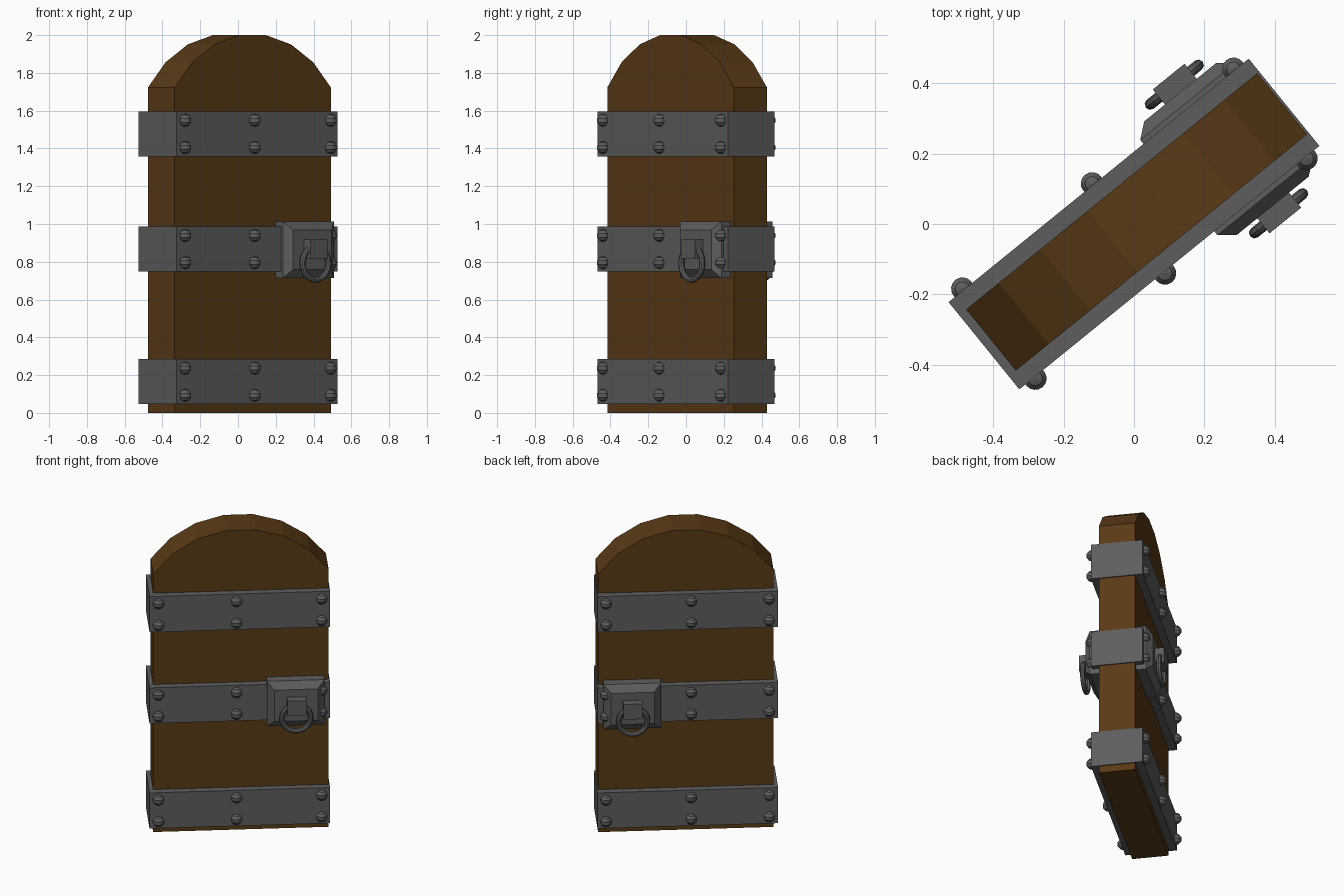
import bpy, bmesh
from math import sin, cos, radians, pi
from mathutils import Matrix, Vector

if "Cube" in bpy.data.objects:
    bpy.data.objects.remove(bpy.data.objects["Cube"])

TURN = Matrix.Rotation(radians(39.05), 4, 'Z')   # whole door is turned about z


def material(name, rgb):
    m = bpy.data.materials.new(name)
    m.diffuse_color = (*rgb, 1)
    m.use_nodes = True
    m.node_tree.nodes["Principled BSDF"].inputs["Base Color"].default_value = m.diffuse_color
    return m


WOOD = material("wood", (0.10, 0.042, 0.008))
IRON = material("iron", (0.11, 0.11, 0.11))


def finish(name, bm, mat):
    bmesh.ops.recalc_face_normals(bm, faces=bm.faces)
    me = bpy.data.meshes.new(name)
    bm.to_mesh(me)
    bm.free()
    me.materials.append(mat)
    ob = bpy.data.objects.new(name, me)
    ob.matrix_world = TURN
    bpy.context.collection.objects.link(ob)
    return ob


def box(name, lo, hi, mat):
    lo, hi = Vector(lo), Vector(hi)
    bm = bmesh.new()
    m = Matrix.Translation((lo + hi) / 2) @ Matrix.Diagonal((*(hi - lo), 1))
    bmesh.ops.create_cube(bm, size=1, matrix=m)
    return finish(name, bm, mat)


# Arched wooden door slab: seven-sided arch, extruded through its thickness
R, U0, HALF = 0.642, 0.0095, 0.112
arch = [radians(-56 + 16 * i) for i in range(8)]
profile = [(U0 + R * sin(a), 2 + R * (cos(a) - cos(radians(8)))) for a in arch]
profile += [(profile[-1][0], 0), (profile[0][0], 0)]
bm = bmesh.new()
face = bm.faces.new([bm.verts.new((u, -HALF, z)) for u, z in profile])
ext = bmesh.ops.extrude_face_region(bm, geom=[face])
bmesh.ops.translate(bm, vec=(0, 2 * HALF, 0),
                    verts=[v for v in ext["geom"] if isinstance(v, bmesh.types.BMVert)])
finish("door_slab", bm, WOOD)

# Iron bands with two rows of rivets on both faces
BAND = 0.1595
for label, z0 in (("bottom", 0.046), ("middle", 0.748), ("top", 1.358)):
    box(f"{label}_band", (-0.5485, -BAND, z0), (0.5485, BAND, z0 + 0.238), IRON)
    bm = bmesh.new()
    for u in (-0.494, -0.02, 0.497):
        for side in (-1, 1):
            for dz in (0.047, 0.191):
                bmesh.ops.create_uvsphere(bm, u_segments=16, v_segments=5, radius=0.034,
                                          matrix=Matrix.Translation((u, side * 0.164, z0 + dz)))
    finish(f"{label}_band_rivets", bm, IRON)

# Lock plate, ring holder and pull ring on each face
UC, ZC = 0.338, 0.8635
for label, s in (("front", -1), ("back", 1)):
    # plate with a chamfered front
    bm = bmesh.new()
    loops = []
    for hu, hz, v in ((0.174, 0.15, 0.11), (0.174, 0.15, 0.174), (0.132, 0.105, 0.208)):
        loops.append([bm.verts.new((UC + a * hu, s * v, ZC + b * hz))
                      for a, b in ((-1, -1), (1, -1), (1, 1), (-1, 1))])
    for p, q in zip(loops, loops[1:]):
        for i in range(4):
            j = (i + 1) % 4
            bm.faces.new((p[i], p[j], q[j], q[i]))
    bm.faces.new(loops[0])
    bm.faces.new(loops[-1])
    finish(f"{label}_lock_plate", bm, IRON)

    v0, v1 = sorted((s * 0.2, s * 0.263))
    box(f"{label}_ring_holder", (UC - 0.056, v0, 0.817), (UC + 0.06, v1, 0.918), IRON)

    # pull ring: small octagon swept around a circle
    bm = bmesh.new()
    N, M = 24, 8
    grid = []
    for i in range(N):
        a = 2 * pi * i / N
        ring = []
        for k in range(M):
            b = 2 * pi * k / M
            r = 0.088 + 0.016 * cos(b)
            ring.append(bm.verts.new((UC + r * cos(a), s * 0.235 + 0.016 * sin(b),
                                      0.792 + r * sin(a))))
        grid.append(ring)
    for i in range(N):
        p, q = grid[i], grid[(i + 1) % N]
        for k in range(M):
            l = (k + 1) % M
            bm.faces.new((p[k], q[k], q[l], p[l]))
    finish(f"{label}_pull_ring", bm, IRON)
